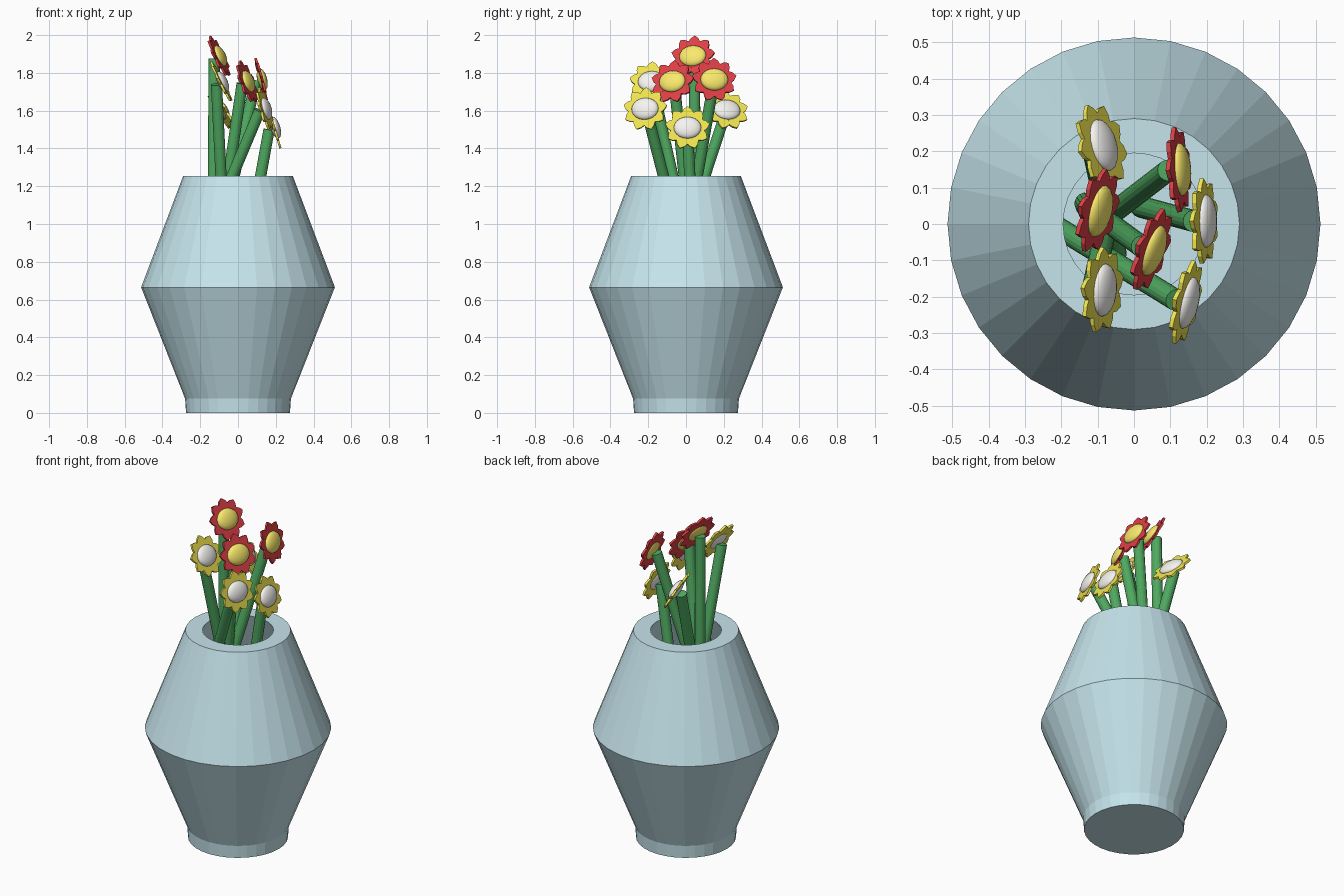
import bpy, bmesh, math
from mathutils import Vector, Matrix

if "Cube" in bpy.data.objects:
    bpy.data.objects.remove(bpy.data.objects["Cube"])


def material(name, rgb):
    m = bpy.data.materials.new(name)
    m.diffuse_color = (*rgb, 1)
    m.use_nodes = True
    m.node_tree.nodes["Principled BSDF"].inputs["Base Color"].default_value = m.diffuse_color
    return m


BLUE = material("vase_blue", (0.56, 0.78, 0.84))
GREEN = material("stem_green", (0.08, 0.40, 0.12))
RED = material("petal_red", (0.72, 0.05, 0.06))
YELLOW = material("petal_yellow", (0.88, 0.78, 0.08))
GOLD = material("centre_gold", (0.95, 0.82, 0.15))
WHITE = material("centre_white", (0.92, 0.91, 0.88))


def finish(name, bm, mat, matrix=Matrix()):
    bmesh.ops.recalc_face_normals(bm, faces=bm.faces)
    me = bpy.data.meshes.new(name)
    bm.to_mesh(me)
    bm.free()
    me.materials.append(mat)
    ob = bpy.data.objects.new(name, me)
    ob.matrix_world = matrix
    bpy.context.collection.objects.link(ob)
    return ob


def make_vase():
    # outer wall, lip, then inner wall
    profile = [(0.275, 0), (0.28, 0.075), (0.513, 0.665), (0.29, 1.255),
               (0.195, 1.255), (0.42, 0.665), (0.2, 0.1)]
    n = 32
    bm = bmesh.new()
    rings = [[bm.verts.new((r * math.cos(math.tau * i / n), r * math.sin(math.tau * i / n), z))
              for i in range(n)] for r, z in profile]
    for a, b in zip(rings, rings[1:]):
        for i in range(n):
            j = (i + 1) % n
            bm.faces.new((a[i], a[j], b[j], b[i]))
    bm.faces.new(rings[0])
    bm.faces.new(rings[-1])
    finish("vase", bm, BLUE)


def make_stem(name, top, bottom, radius=0.03):
    d = top - bottom
    bm = bmesh.new()
    bmesh.ops.create_cone(bm, cap_ends=True, segments=16, radius1=radius,
                          radius2=radius, depth=d.length)
    rot = d.to_track_quat('Z', 'Y').to_matrix().to_4x4()
    finish(name, bm, GREEN, Matrix.Translation((top + bottom) / 2) @ rot)


def make_flower(name, centre, normal, petal_mat, centre_mat):
    # local x is horizontal, local z faces outward
    n = normal.normalized()
    x = Vector((0, 0, 1)).cross(n).normalized()
    y = n.cross(x)
    frame = Matrix.Translation(centre) @ Matrix((x, y, n)).transposed().to_4x4()

    # ring of pointed petals
    outline = [(0.02, -0.007), (0.085, -0.031), (0.103, -0.021), (0.119, 0),
               (0.103, 0.021), (0.085, 0.031), (0.02, 0.007)]
    bm = bmesh.new()
    for k in range(9):
        rot = Matrix.Rotation(math.pi / 2 + math.tau * k / 9, 3, 'Z')
        bm.faces.new([bm.verts.new(rot @ Vector((px, py, 0))) for px, py in outline])
    ext = bmesh.ops.extrude_face_region(bm, geom=bm.faces[:], use_keep_orig=True)
    bmesh.ops.translate(bm, vec=(0, 0, -0.012),
                        verts=[g for g in ext["geom"] if isinstance(g, bmesh.types.BMVert)])
    finish(name + "_petals", bm, petal_mat, frame)

    # oval domed centre
    bm = bmesh.new()
    bmesh.ops.create_uvsphere(bm, u_segments=20, v_segments=10, radius=1)
    bmesh.ops.scale(bm, vec=(0.073, 0.06, 0.026), verts=bm.verts)
    ob = finish(name + "_centre", bm, centre_mat, frame)
    for p in ob.data.polygons:
        p.use_smooth = True


make_vase()

# head position, facing direction, stem position at the rim, is red
flowers = [
    ((-0.095, 0.035, 1.89), (0.87, -0.22, 0.42), (-0.13, 0.05), True),
    ((0.053, -0.073, 1.755), (0.87, -0.30, 0.33), (-0.05, -0.01), True),
    ((0.128, 0.150, 1.765), (0.93, 0.06, 0.24), (-0.02, 0.06), True),
    ((0.148, -0.217, 1.61), (0.93, -0.22, 0.27), (-0.03, -0.12), False),
    ((0.198, 0.008, 1.51), (0.93, 0.00, 0.28), (0.12, 0.02), False),
    ((-0.085, 0.217, 1.605), (0.80, 0.22, 0.50), (-0.09, 0.10), False),
    ((-0.083, -0.182, 1.755), (0.88, -0.08, 0.45), (-0.09, -0.07), False),
]
for i, (c, nrm, rim, red) in enumerate(flowers, 1):
    c, nrm = Vector(c), Vector(nrm)
    make_flower(f"flower_{i}", c, nrm, RED if red else YELLOW, GOLD if red else WHITE)
    top = c - nrm.normalized() * 0.035
    slope = (Vector((*rim, 1.255)) - top) / (top.z - 1.255)
    make_stem(f"stem_{i}", top, top + slope * (top.z - 0.7))
